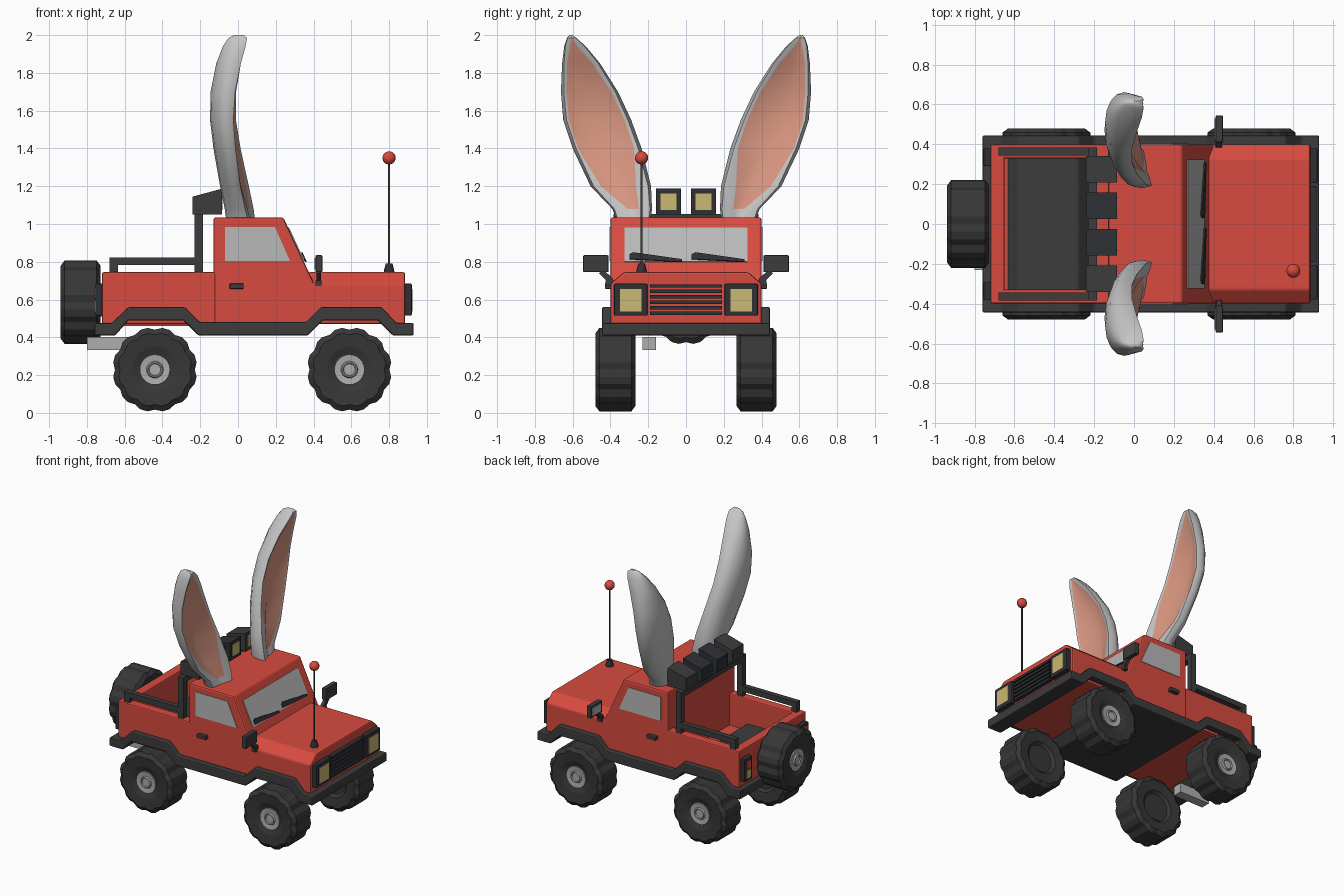
import bpy, bmesh, math
from mathutils import Vector, Matrix

if "Cube" in bpy.data.objects:
    bpy.data.objects.remove(bpy.data.objects["Cube"])


def material(name, r, g, b):
    m = bpy.data.materials.new(name)
    m.use_nodes = True
    m.diffuse_color = (r, g, b, 1)
    m.node_tree.nodes["Principled BSDF"].inputs["Base Color"].default_value = (r, g, b, 1)
    return m


RED = material("red paint", .68, .07, .05)
DARK = material("dark plastic", .045, .045, .045)
RUBBER = material("tyre rubber", .038, .038, .038)
FRAME = material("lamp housing", .028, .03, .035)
YELLOW = material("lamp yellow", .6, .48, .17)
GLASS = material("window grey", .48, .48, .48)
METAL = material("light metal", .42, .42, .42)
FUR = material("ear grey", .56, .56, .56)
PINK = material("ear pink", .7, .31, .22)


def finish(name, bm, mats, bevel=0, smooth=False):
    bmesh.ops.recalc_face_normals(bm, faces=bm.faces)
    me = bpy.data.meshes.new(name)
    bm.to_mesh(me)
    bm.free()
    ob = bpy.data.objects.new(name, me)
    bpy.context.collection.objects.link(ob)
    for m in mats:
        me.materials.append(m)
    if bevel:
        mod = ob.modifiers.new("Bevel", "BEVEL")
        mod.width, mod.segments = bevel, 2
        mod.limit_method = "ANGLE"
    if smooth:
        bpy.ops.object.select_all(action="DESELECT")
        ob.select_set(True)
        bpy.context.view_layer.objects.active = ob
        bpy.ops.object.shade_smooth_by_angle(angle=math.radians(50))
    return ob


def slab(name, pts, vec, mat, bevel=0):
    """Polygon of 3D points pushed along a vector."""
    bm = bmesh.new()
    face = bm.faces.new([bm.verts.new(p) for p in pts])
    ext = bmesh.ops.extrude_face_region(bm, geom=[face], use_keep_orig=True)
    top = [v for v in ext["geom"] if isinstance(v, bmesh.types.BMVert)]
    bmesh.ops.translate(bm, verts=top, vec=Vector(vec))
    return finish(name, bm, [mat], bevel)


def side_prism(name, xz, y0, y1, mat, bevel=0):
    return slab(name, [(x, y0, z) for x, z in xz], (0, y1 - y0, 0), mat, bevel)


def box(name, x, y, z, mat, bevel=0):
    return side_prism(name, [(x[0], z[0]), (x[1], z[0]), (x[1], z[1]), (x[0], z[1])],
                      y[0], y[1], mat, bevel)


def lathe(name, profile, segs, mat, matrix, lugs=False, smooth=True):
    """Spin (radius, height) pairs about z; lugs notch the wide rings."""
    bm = bmesh.new()
    rings = []
    for r, h in profile:
        ring = []
        for i in range(segs):
            a = 2 * math.pi * i / segs
            k = .945 if lugs and r > .19 and i % 3 == 0 else 1
            ring.append(bm.verts.new((r * k * math.cos(a), r * k * math.sin(a), h)))
        rings.append(ring)
    for p, q in zip(rings, rings[1:]):
        for i in range(segs):
            j = (i + 1) % segs
            bm.faces.new((p[i], p[j], q[j], q[i]))
    bm.faces.new(rings[0])
    bm.faces.new(rings[-1])
    bm.transform(matrix)
    return finish(name, bm, [mat], 0, smooth)


def wheel(name, centre, outward):
    m = Matrix.Translation(centre) @ Vector((0, 0, 1)).rotation_difference(Vector(outward)).to_matrix().to_4x4()
    lathe(name + "_tyre", [(.1, -.08), (.12, -.098), (.195, -.106), (.224, -.085),
                           (.224, .085), (.195, .106), (.12, .098), (.085, .085)],
          36, RUBBER, m, lugs=True, smooth=False)
    lathe(name + "_hub", [(.082, .05), (.08, .094), (.045, .09), (.04, .1), (.034, .1), (.03, .092)],
          24, METAL, m)


# Lower trim with raised wheel arches
lower = [(-.76, .41), (-.65, .41), (-.58, .49), (-.29, .49), (-.21, .41),
         (.37, .41), (.45, .49), (.74, .49), (.82, .41), (.93, .41)]
upper = [(.93, .475), (.84, .475), (.76, .56), (.44, .56), (.36, .48),
         (-.2, .48), (-.28, .56), (-.58, .56), (-.67, .475), (-.76, .475)]
side_prism("lower_trim", lower + upper, -.445, .445, DARK, .008)

# Cab, bonnet and open load bed
side_prism("cab", [(-.13, .47), (-.13, 1.035), (.24, 1.035), (.4, .69), (.4, .47)], -.4, .4, RED, .012)
slab("bonnet", [(.37, -.4, .47), (.37, .4, .47), (.37, .4, .685), (.37, .33, .745),
                (.37, -.33, .745), (.37, -.4, .685)], (.515, 0, 0), RED, .01)
box("bed_floor", (-.71, -.12), (-.39, .39), (.46, .51), RED)
box("bed_tailgate", (-.72, -.65), (-.4, .4), (.47, .745), RED, .008)

# Windscreen pieces lie on the sloping cab front
SLOPE = .16 / .345
NORMAL = Vector((1, 0, SLOPE)).normalized()


def screen_plate(name, yz, mat, lift, thick=.008):
    pts = [Vector((.24 + (1.035 - z) * SLOPE, y, z)) + NORMAL * lift for y, z in yz]
    slab(name, pts, NORMAL * thick, mat)


screen_plate("windscreen", [(-.325, .80), (.325, .80), (.325, .98), (-.325, .98)], GLASS, -.003)
for i, y in enumerate((-.3, .03)):
    screen_plate("wiper_%d" % i, [(y, .81), (y + .28, .795), (y + .28, .808), (y + .02, .845), (y, .835)],
                 FRAME, .006)

# Grille bars
for i in range(6):
    z = .527 + i * .029
    box("grille_bar_%d" % i, (.88, .915), (-.19, .19), (z - .009, z + .009), FRAME)

for s, tag in ((1, "left"), (-1, "right")):
    def sbox(name, x, y, z, mat, bevel=0):
        return box(tag + "_" + name, x, sorted((s * y[0], s * y[1])), z, mat, bevel)

    # Bed sides, door glass and handle
    sbox("bed_side", (-.72, -.12), (.33, .4), (.47, .745), RED, .008)
    side_prism(tag + "_door_window", [(-.07, .805), (.275, .805), (.195, .985), (-.07, .985)],
               s * .397, s * .404, GLASS)
    sbox("door_handle", (-.045, .03), (.39, .43), (.657, .685), DARK, .005)

    # Roll bar and bed rail
    sbox("roll_bar_post", (-.23, -.185), (.345, .385), (.74, 1.05), DARK)
    sbox("bed_rail", (-.68, -.185), (.345, .385), (.782, .822), DARK)
    sbox("bed_rail_foot", (-.68, -.635), (.345, .385), (.735, .8), DARK)

    # Headlamp and tail lamp
    sbox("headlamp_housing", (.87, .92), (.205, .38), (.515, .685), FRAME, .006)
    sbox("headlamp_lens", (.915, .924), (.235, .35), (.538, .657), YELLOW)
    sbox("tail_lamp_housing", (-.755, -.71), (.29, .38), (.515, .685), FRAME, .005)
    sbox("tail_lamp_red", (-.759, -.75), (.31, .36), (.605, .665), RED)
    sbox("tail_lamp_yellow", (-.759, -.75), (.31, .36), (.535, .595), YELLOW)

    # Door mirror on a slanted arm
    sbox("mirror_case", (.41, .447), (.41, .545), (.745, .835), DARK, .006)
    sbox("mirror_glass", (.404, .411), (.425, .53), (.76, .82), GLASS)
    slab(tag + "_mirror_arm", [(.415, s * .385, .71), (.415, s * .4, .68), (.415, s * .46, .74), (.415, s * .44, .76)],
         (.025, 0, 0), DARK)
    sbox("mirror_foot", (.41, .442), (.385, .425), (.675, .7), DARK)

    # Roof lamps
    for n, y in (("inner", .092), ("outer", .275)):
        side_prism("%s_%s_roof_lamp" % (tag, n), [(-.24, 1.05), (-.085, 1.05), (-.085, 1.187), (-.24, 1.145)],
                   s * y - .066, s * y + .066, FRAME if n == "inner" else DARK)
        box("%s_%s_roof_lamp_lens" % (tag, n), (-.09, -.081), (s * y - .042, s * y + .042), (1.075, 1.162), YELLOW)

    wheel(tag + "_rear_wheel", (-.44, s * .374, .229), (0, s, 0))
    wheel(tag + "_front_wheel", (.59, s * .374, .229), (0, s, 0))

    # Ear: z, inner y, outer y, back x, front x, pink inner y, pink outer y, twist
    stations = [(1.0, .19, .36, -.06, .095, .25, .27, .04),
                (1.08, .18, .39, -.07, .085, .25, .31, .05),
                (1.2, .185, .505, -.095, .06, .265, .45, .05),
                (1.4, .235, .6, -.13, .015, .275, .572, .03),
                (1.55, .29, .65, -.148, -.01, .325, .62, .015),
                (1.7, .36, .662, -.145, -.01, .395, .632, .005),
                (1.85, .455, .656, -.115, .015, .495, .63, 0),
                (1.94, .53, .645, -.08, .04, .575, .615, 0),
                (1.985, .58, .63, -.05, .048, .603, .608, 0),
                (2.0, .6, .618, -.02, .03, .608, .61, 0)]
    bm = bmesh.new()
    rings = []
    for z, y0, y1, xb, xf, p0, p1, twist in stations:
        mid, half = (y0 + y1) / 2, (y1 - y0) / 2
        dent = min(.45, 2 * (p1 - p0))
        sec = [(p0, .97), ((p0 + p1) / 2, 1 - dent), (p1, .97), (mid + half * .9, 1)]
        for i in range(9):
            a = math.pi * i / 8
            sec.append((mid + half * math.cos(a), .72 * (1 - math.sin(a))))
        sec.append((mid - half * .9, 1))
        rings.append([bm.verts.new((xb + (xf - xb) * f - twist * f * (y - y0) / (y1 - y0), s * y, z))
                      for y, f in sec])
    for k, (p, q) in enumerate(zip(rings, rings[1:])):
        for i in range(len(p)):
            j = (i + 1) % len(p)
            face = bm.faces.new((p[i], p[j], q[j], q[i]))
            face.material_index = int(i < 2 and 1 <= k < 8)
    bm.faces.new(rings[0])
    bm.faces.new(rings[-1])
    finish(tag + "_ear", bm, [FUR, PINK], 0, True)

box("roll_bar_top", (-.23, -.185), (-.385, .385), (1.01, 1.052), DARK)
wheel("spare_wheel", (-.833, 0, .586), (-1, 0, 0))
box("spare_wheel_mount", (-.75, -.7), (-.08, .08), (.51, .66), DARK)
box("exhaust", (-.8, -.55), (-.23, -.16), (.332, .402), METAL)

# Aerial
at = Matrix.Translation((.8, -.235, 0))
lathe("aerial_base", [(.03, .735), (.026, .76), (.018, .79)], 12, FRAME, at)
lathe("aerial_rod", [(.006, .77), (.006, 1.34)], 8, DARK, at)
bm = bmesh.new()
bmesh.ops.create_uvsphere(bm, u_segments=16, v_segments=10, radius=.035)
bm.transform(Matrix.Translation((.8, -.235, 1.35)))
finish("aerial_ball", bm, [RED], 0, True)
